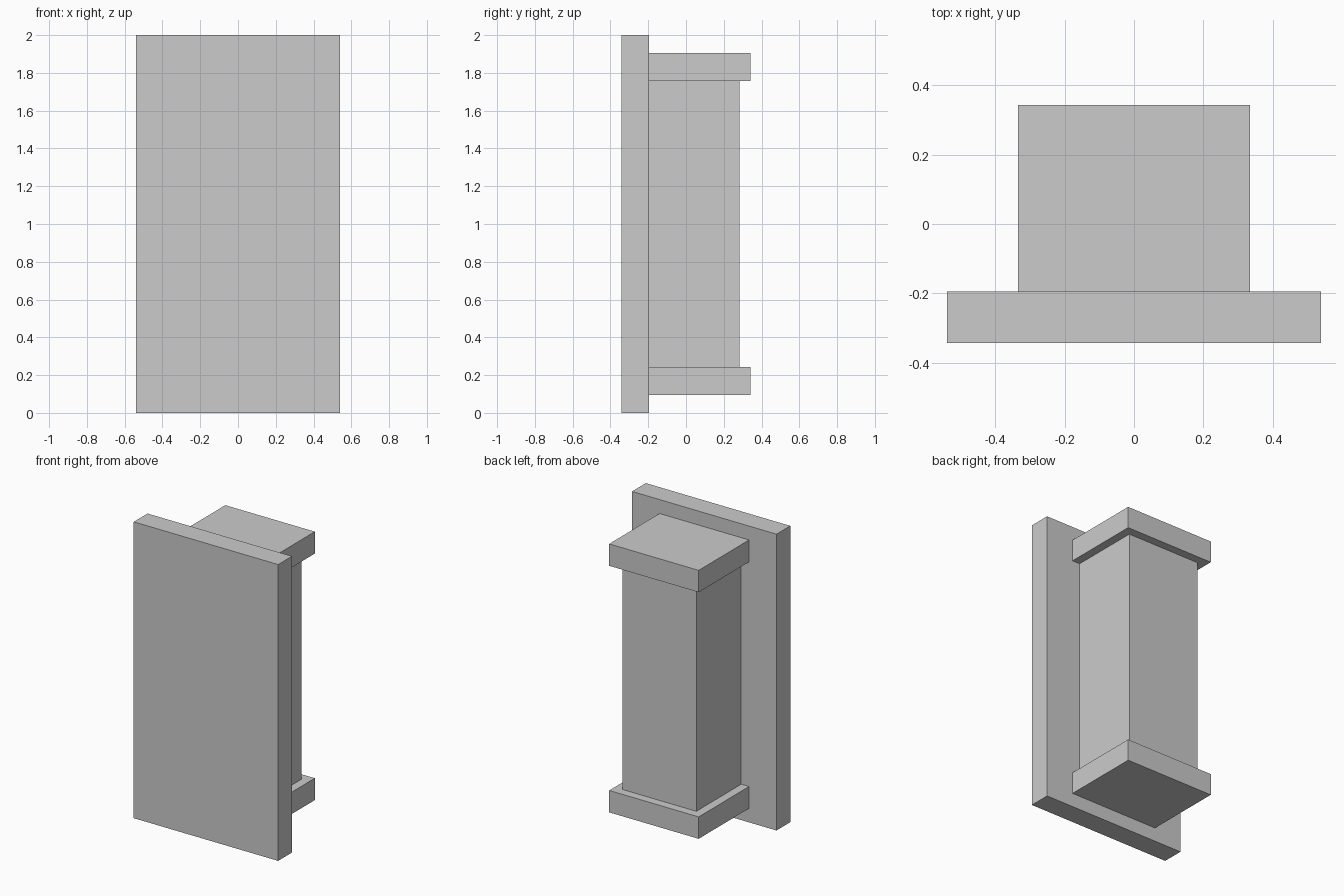
import bpy

if "Cube" in bpy.data.objects:
    bpy.data.objects.remove(bpy.data.objects["Cube"])


def box(name, x, y, z):
    """Axis-aligned box from (min, max) ranges."""
    ranges = (x, y, z)
    bpy.ops.mesh.primitive_cube_add(size=1, location=[(a + b) / 2 for a, b in ranges])
    ob = bpy.context.object
    ob.name = name
    ob.scale = [b - a for a, b in ranges]
    bpy.ops.object.transform_apply(location=False, rotation=False, scale=True)
    return ob


FRONT, JOIN, BACK = -0.342, -0.195, 0.342
CAP_HALF, INSET = 0.334, 0.058
CAP_LOW, CAP_HIGH = 0.094, 0.242

# Large flat panel at the front
box("front_panel", (-0.539, 0.539), (FRONT, JOIN), (0, 2))

# Matching slabs at the bottom and top of the pillar
box("bottom_slab", (-CAP_HALF, CAP_HALF), (JOIN, BACK), (CAP_LOW, CAP_HIGH))
box("top_slab", (-CAP_HALF, CAP_HALF), (JOIN, BACK), (2 - CAP_HIGH, 2 - CAP_LOW))

# Inset pillar between the slabs
half = CAP_HALF - INSET
box("pillar", (-half, half), (JOIN, BACK - INSET), (CAP_HIGH, 2 - CAP_HIGH))
